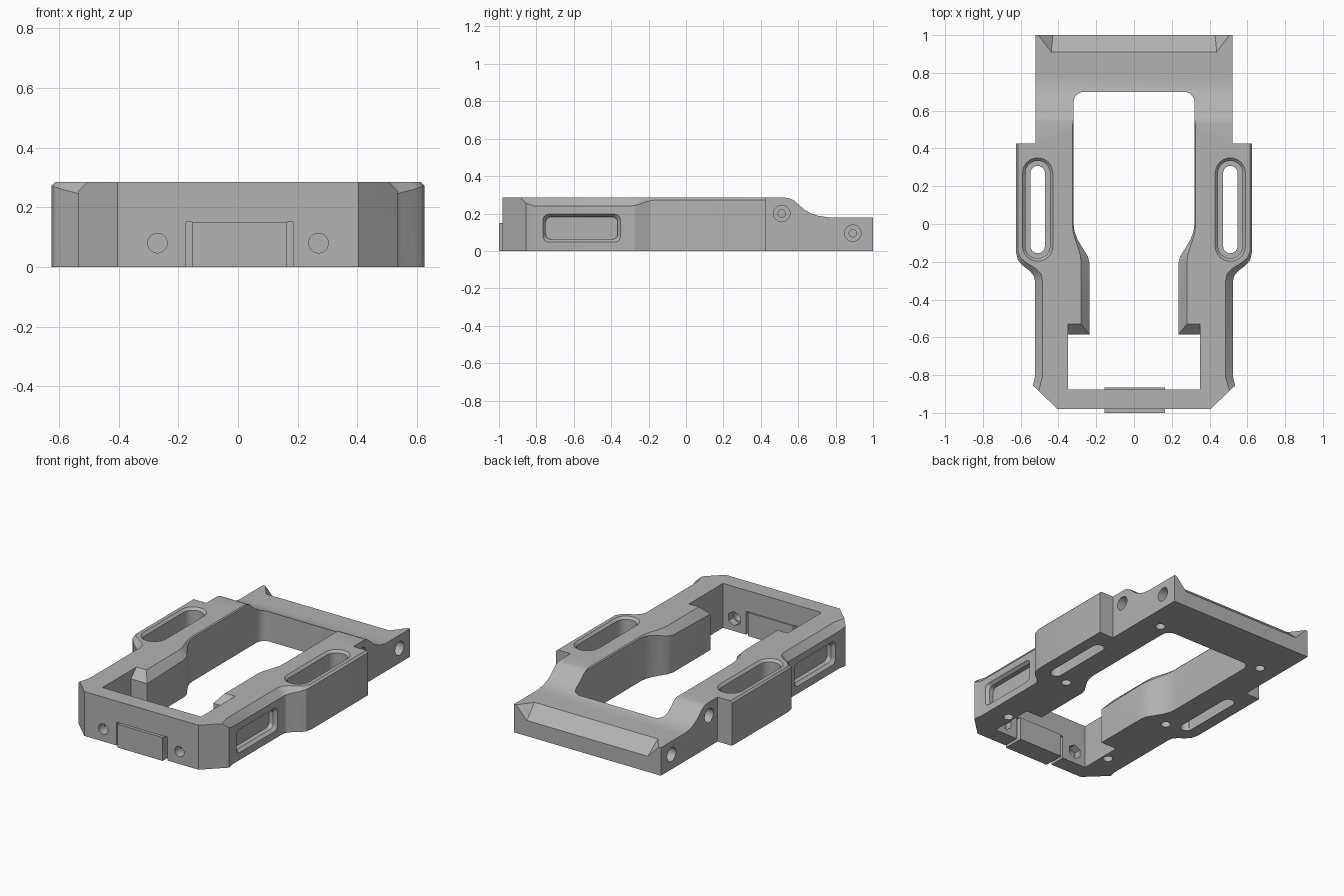
import bpy, bmesh, math
from mathutils import Matrix, Vector

default_cube = bpy.data.objects.get("Cube")
if default_cube:
    bpy.data.objects.remove(default_cube, do_unlink=True)

TOP = 0.285
grey = bpy.data.materials.new("plain grey")
grey.use_nodes = True
grey_colour = (0.45, 0.45, 0.45, 1)
grey.diffuse_color = grey_colour
grey.node_tree.nodes["Principled BSDF"].inputs["Base Color"].default_value = grey_colour


def finish(name, bm):
    """Turn a bmesh into a grey object in the scene."""
    bmesh.ops.remove_doubles(bm, verts=bm.verts[:], dist=0.0001)
    bmesh.ops.triangulate(bm, faces=bm.faces[:])
    bmesh.ops.recalc_face_normals(bm, faces=bm.faces[:])
    mesh = bpy.data.meshes.new(name)
    bm.to_mesh(mesh)
    bm.free()
    mesh.materials.append(grey)
    obj = bpy.data.objects.new(name, mesh)
    bpy.context.collection.objects.link(obj)
    return obj


def loft(name, loops):
    """Skin a stack of equally long loops and cap both ends."""
    bm = bmesh.new()
    rings = [[bm.verts.new(point) for point in loop] for loop in loops]
    for lower, upper in zip(rings, rings[1:]):
        for i in range(len(lower)):
            j = (i + 1) % len(lower)
            bm.faces.new((lower[i], lower[j], upper[j], upper[i]))
    bm.faces.new(rings[0])
    bm.faces.new(rings[-1])
    return finish(name, bm)


def rounded_rect(u_min, u_max, v_min, v_max, radius, steps=8):
    corners = [(u_max, v_max), (u_min, v_max), (u_min, v_min), (u_max, v_min)]
    points = []
    for quarter, (u, v) in enumerate(corners):
        u += -radius if u == u_max else radius
        v += -radius if v == v_max else radius
        for step in range(steps + 1):
            angle = (quarter + step / steps) * math.pi / 2
            points.append((u + radius * math.cos(angle), v + radius * math.sin(angle)))
    return points


def cylinder(name, start, end, radius, sides=32):
    start, end = Vector(start), Vector(end)
    axis = end - start
    turn = axis.to_track_quat("Z", "Y").to_matrix().to_4x4()
    bm = bmesh.new()
    bmesh.ops.create_cone(bm, cap_ends=True, segments=sides, radius1=radius, radius2=radius,
                          depth=axis.length, matrix=Matrix.Translation((start + end) / 2) @ turn)
    return finish(name, bm)


def box(name, low, high):
    (x, y, z), (x_end, y_end, z_end) = low, high
    base = [(x, y), (x_end, y), (x_end, y_end), (x, y_end)]
    return loft(name, [[(px, py, h) for px, py in base] for h in (z, z_end)])


def edge_loops(half):
    """Mirror a half outline of (x, y, dx, dy, drop): wall foot, bevel start, bevel end."""
    full = [(1, p) for p in half] + [(-1, p) for p in reversed(half)]
    foot = [(s * p[0], p[1], 0) for s, p in full]
    middle = [(s * p[0], p[1], TOP - p[4]) for s, p in full]
    crown = [(s * (p[0] + p[2]), p[1] + p[3], TOP) for s, p in full]
    return foot, middle, crown


def at_height(loop, z):
    return [(x, y, z) for x, y, _ in loop]


def carve(target, cutter):
    cutter.hide_render = True
    cut = target.modifiers.new("cut", "BOOLEAN")
    cut.operation, cut.solver, cut.object = "DIFFERENCE", "EXACT", cutter
    bpy.context.view_layer.objects.active = target
    bpy.ops.object.modifier_apply(modifier=cut.name)
    bpy.data.objects.remove(cutter, do_unlink=True)


# Main frame with bevelled outer rim
outer_half = [
    (0.405, -0.98, 0, 0, 0),
    (0.535, -0.855, -0.03, -0.029, 0.03),
    (0.525, -0.81, -0.04, 0, 0.045),
    (0.525, -0.3, -0.04, 0, 0.045),
    (0.53, -0.275, -0.038, 0.01, 0.042),
    (0.55, -0.25, -0.03, 0.015, 0.035),
    (0.59, -0.22, -0.02, 0.015, 0.025),
    (0.615, -0.19, -0.015, 0.01, 0.016),
    (0.625, -0.15, -0.012, 0, 0.012),
    (0.625, 0.425, -0.012, 0, 0.012),
    (0.522, 0.425, 0, 0, 0),
    (0.522, 1, 0, 0, 0),
]
frame = loft("frame", edge_loops(outer_half))

# Central opening with bevelled inner arms
inner_half = [
    (0.35, -0.875, 0, 0, 0),
    (0.35, -0.585, 0, 0.055, 0.055),
    (0.235, -0.585, 0.045, 0.055, 0.055),
    (0.235, -0.21, 0.045, 0, 0.045),
    (0.245, -0.17, 0.038, 0, 0.04),
    (0.27, -0.13, 0.025, 0, 0.03),
    (0.3, -0.08, 0.012, 0, 0.016),
    (0.315, -0.04, 0.008, 0, 0.01),
    (0.32, 0, 0.006, 0, 0.008),
    (0.32, 0.5, 0.006, 0, 0.008),
]
for step in range(7):
    angle = step / 6 * math.pi / 2
    inner_half.append((0.265 + 0.055 * math.cos(angle), 0.645 + 0.055 * math.sin(angle), 0, 0, 0))
foot, middle, crown = edge_loops(inner_half)
carve(frame, loft("opening_cutter", [at_height(foot, -0.1), middle, crown, at_height(crown, 0.4)]))

# Swept step down to the rear deck
sweep = [(0.53, 0.4), (0.53, TOP), (0.555, 0.281), (0.58, 0.268), (0.605, 0.245), (0.635, 0.22),
         (0.67, 0.2), (0.71, 0.187), (0.76, 0.18), (1.1, 0.18), (1.1, 0.4)]
carve(frame, loft("rear_step_cutter", [[(x, y, z) for y, z in sweep] for x in (-0.8, 0.8)]))

# Sloping rear lip between the corner tips
bm = bmesh.new()
for side in (-1, 1):
    for x, y, z in [(0.44, 0.888, 0.2), (0.525, 1, 0.2), (0.42, 1.1, 0.011), (0.525, 1.1, 0.2)]:
        bm.verts.new((side * x, y, z))
bmesh.ops.convex_hull(bm, input=bm.verts[:])
carve(frame, finish("rear_lip_cutter", bm))

for side in (-1, 1):
    # Stepped wing slot: through slot, wide recess and bevelled mouth
    slot = []
    for half_width, z in [(0.038, -0.1), (0.038, 0.1), (0.065, 0.1),
                          (0.065, 0.27), (0.08, TOP), (0.08, 0.4)]:
        grow = half_width - 0.038
        ring = rounded_rect(0.51 - half_width, 0.51 + half_width,
                            -0.155 - grow, 0.308 + grow, half_width)
        slot.append([(side * x, y, z) for x, y in ring])
    carve(frame, loft("wing_slot_cutter", slot))

    # Shallow side window recess
    window = []
    for x, inset in [(0.475, 0.015), (0.505, 0.015), (0.526, 0), (0.6, 0)]:
        ring = rounded_rect(-0.765 + inset, -0.35 - inset, 0.047 + inset, 0.197 - inset, 0.03)
        window.append([(side * x, y, z) for y, z in ring])
    carve(frame, loft("side_window_cutter", window))

    # Counterbored side screw holes
    for y, z in [(0.512, 0.2), (0.892, 0.095)]:
        for radius, x in [(0.044, 0.46), (0.02, 0.38)]:
            carve(frame, cylinder("side_hole_cutter", (side * 0.7, y, z), (side * x, y, z), radius))

    # Front bolt holes with hexagonal nut pockets inside
    x = side * 0.27
    carve(frame, cylinder("front_hole_cutter", (x, -1.1, 0.08), (x, -0.8, 0.08), 0.033))
    carve(frame, cylinder("nut_pocket_cutter", (x, -0.92, 0.08), (x, -0.84, 0.08), 0.046, 6))

    # Underside screw holes
    for y in (-0.71, -0.17, 0.71):
        carve(frame, cylinder("base_hole_cutter", (side * 0.39, y, -0.1),
                              (side * 0.39, y, 0.06), 0.03))

# Front port and the insert block that sits in it
carve(frame, box("port_cutter", (-0.175, -1.1, -0.1), (0.185, -0.8, 0.15)))
insert_block = box("front_insert", (-0.155, -1, 0), (0.165, -0.865, 0.15))

# Smooth curved walls, keep hard edges sharp
bpy.ops.object.select_all(action="DESELECT")
for part in (frame, insert_block):
    part.select_set(True)
bpy.context.view_layer.objects.active = frame
bpy.ops.object.shade_smooth_by_angle(angle=math.radians(25))
